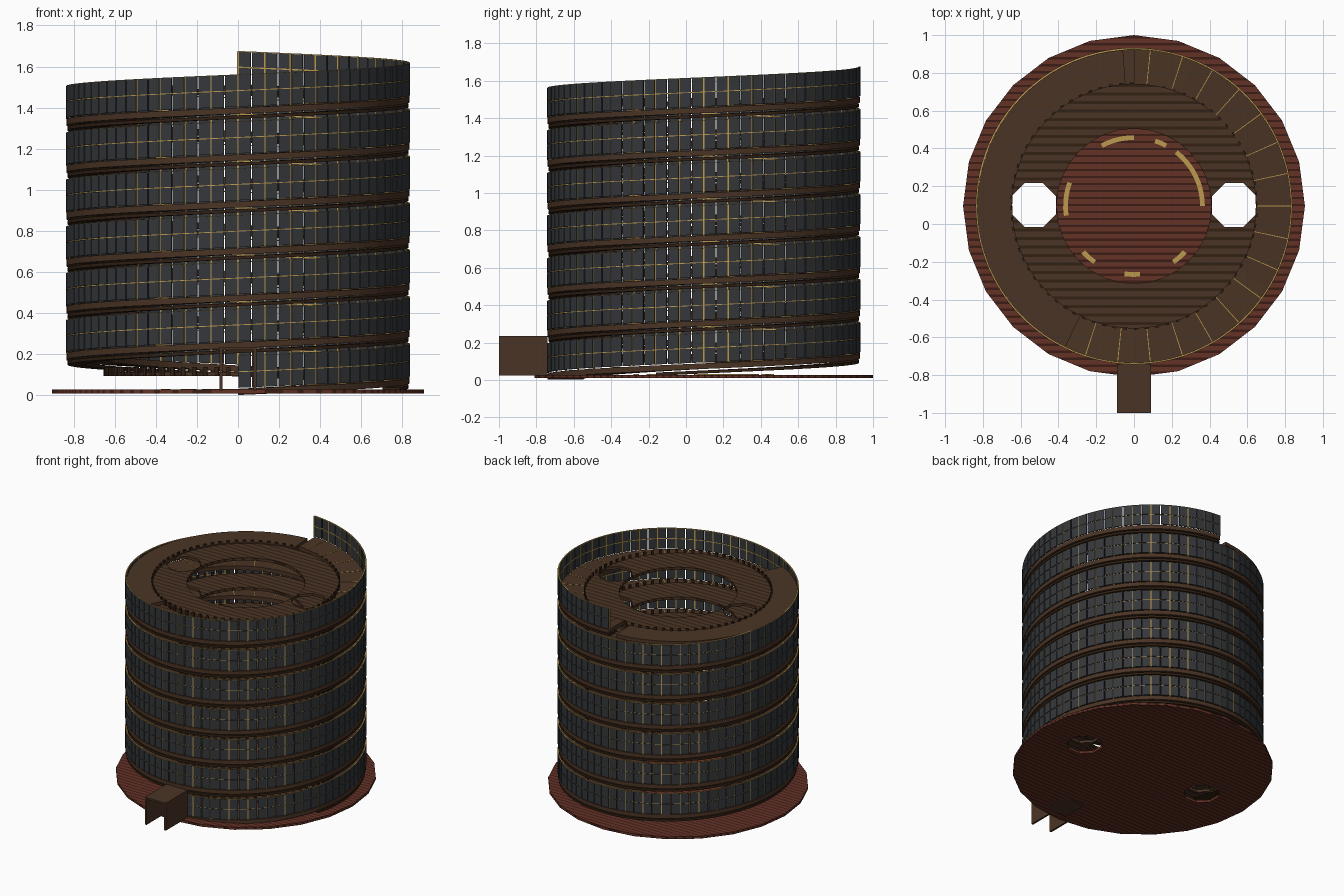
import bpy, bmesh, math
from mathutils import Matrix, Vector

if "Cube" in bpy.data.objects:
    bpy.data.objects.remove(bpy.data.objects["Cube"])

CY = 0.095          # tower axis in y
PITCH = 0.228       # rise per turn
TURNS = 6.5
BAYS = 80           # window bays per turn


def material(name, rgb):
    m = bpy.data.materials.new(name)
    m.use_nodes = True
    col = (*rgb, 1)
    m.diffuse_color = col
    m.node_tree.nodes["Principled BSDF"].inputs["Base Color"].default_value = col
    return m


BROWN = material("brown wood", (0.069, 0.034, 0.018))
DARK = material("dark brown wood", (0.032, 0.015, 0.007))
RED = material("red wood", (0.13, 0.032, 0.019))
DARK_RED = material("dark red wood", (0.045, 0.012, 0.008))
GLASS = material("dark glass", (0.035, 0.038, 0.042))
GOLD = material("gold", (0.5, 0.32, 0.08))


def finish(bm, name, *mats):
    bmesh.ops.recalc_face_normals(bm, faces=bm.faces)
    me = bpy.data.meshes.new(name)
    bm.to_mesh(me)
    bm.free()
    for m in mats:
        me.materials.append(m)
    ob = bpy.data.objects.new(name, me)
    bpy.context.collection.objects.link(ob)
    return ob


def block(bm, r0, r1, z0, z1, a0, a1, rise=0.0):
    """Curved block between two angles, its far end lifted by rise."""
    rings = []
    for a, dz in ((a0, 0), (a1, rise)):
        c, s = math.cos(a), math.sin(a)
        rings.append([bm.verts.new((r * c, CY + r * s, z + dz))
                      for r, z in ((r0, z0), (r1, z0), (r1, z1), (r0, z1))])
    p, q = rings
    bm.faces.new(p)
    bm.faces.new(q[::-1])
    for i in range(4):
        j = (i + 1) % 4
        bm.faces.new((p[i], q[i], q[j], p[j]))


def helix(name, mat, r0, r1, lo, hi, per_turn, start=0.0, fill=1.0, shift=0.0):
    """Row of blocks climbing the helix; fill below 1 leaves gaps."""
    bm = bmesh.new()
    for i in range(round(start * per_turn), round(TURNS * per_turn)):
        k0 = (i + shift + (1 - fill) / 2) / per_turn
        k1 = k0 + fill / per_turn
        block(bm, r0, r1, k0 * PITCH + lo, k0 * PITCH + hi,
              math.tau * k0 - math.pi / 2, math.tau * k1 - math.pi / 2,
              (k1 - k0) * PITCH)
    if fill == 1:
        bmesh.ops.remove_doubles(bm, verts=bm.verts, dist=1e-5)
    return finish(bm, name, mat)


# Stair shaft cutter: two octagonal holes
def shaft_cutter():
    bm = bmesh.new()
    for side in (-1, 1):
        mat = Matrix.Translation((side * 0.53, CY + 0.005, 1)) @ Matrix.Rotation(math.pi / 8, 4, 'Z')
        bmesh.ops.create_cone(bm, cap_ends=True, segments=8, radius1=0.126,
                              radius2=0.126, depth=4, matrix=mat)
    ob = finish(bm, "shaft_cutter")
    ob.hide_render = True
    return ob


cutter = shaft_cutter()


def planked(bm, name, plank, gap, step, gap_width):
    """Cut a flat solid into planks with dark joints, then open the shafts."""
    for i in range(-int(1 / step), int(1 / step) + 1):
        for y in (i * step, i * step + gap_width):
            bmesh.ops.bisect_plane(bm, geom=bm.verts[:] + bm.edges[:] + bm.faces[:],
                                   plane_co=Vector((0, CY + y, 0)), plane_no=Vector((0, 1, 0)))
    for f in bm.faces:
        y = f.calc_center_bounds().y - CY
        f.material_index = int(y % step < gap_width)
    ob = finish(bm, name, plank, gap)
    mod = ob.modifiers.new("shafts", 'BOOLEAN')
    mod.operation = 'DIFFERENCE'
    mod.solver = 'EXACT'
    mod.object = cutter
    bpy.context.view_layer.objects.active = ob
    bpy.ops.object.modifier_apply(modifier=mod.name)
    return ob


# Ground disc
bm = bmesh.new()
bmesh.ops.create_cone(bm, cap_ends=True, segments=24, radius1=0.905, radius2=0.905,
                      depth=0.018, matrix=Matrix.Translation((0, CY, 0.019)))
planked(bm, "ground_disc", RED, DARK_RED, 0.037, 0.012)

# Flat inner floor rings, one per storey
for n in range(7):
    z = (n + 0.5) * PITCH
    bm = bmesh.new()
    sec = [bm.verts.new((r, CY, z + h)) for r, h in
           ((0.41, -0.02), (0.65, -0.02), (0.65, 0), (0.41, 0))]
    edges = [bm.edges.new((sec[i], sec[(i + 1) % 4])) for i in range(4)]
    bmesh.ops.spin(bm, geom=sec + edges, cent=(0, CY, 0), axis=(0, 0, 1),
                   angle=math.tau, steps=32)
    bmesh.ops.remove_doubles(bm, verts=bm.verts, dist=1e-4)
    bmesh.ops.recalc_face_normals(bm, faces=bm.faces)
    planked(bm, f"inner_floor_{n + 1}", BROWN, DARK, 0.045, 0.016)

    # Low posts around the floor edge
    bm = bmesh.new()
    for i in range(72):
        a = math.tau * i / 72
        block(bm, 0.645, 0.655, z - 0.02, z + 0.025, a, a + 0.03)
    finish(bm, f"floor_edge_posts_{n + 1}", DARK)

bpy.data.objects.remove(cutter)

# Spiral ramp with trim below and radial gold joints
helix("spiral_ramp", BROWN, 0.645, 0.835, 0.002, 0.032, BAYS)
helix("ramp_trim", DARK, 0.74, 0.83, -0.022, -0.006, BAYS, start=0.2)
helix("ramp_joints", GOLD, 0.65, 0.83, 0.031, 0.034, 30, fill=0.025)

# Spiral window wall: two rows of panes, rails and posts
helix("lower_panes", GLASS, 0.83, 0.838, 0.037, 0.113, BAYS, fill=0.9)
helix("upper_panes", GLASS, 0.83, 0.838, 0.117, 0.192, BAYS, fill=0.9)
helix("middle_rail", GOLD, 0.828, 0.834, 0.112, 0.118, BAYS)
helix("top_rail", GOLD, 0.829, 0.837, 0.190, 0.194, BAYS)
helix("window_posts", GOLD, 0.826, 0.834, 0.034, 0.192, BAYS // 2, fill=0.06, shift=0.5)

# Flat half-ring roof landing
bm = bmesh.new()
A0, A1, N = math.radians(94), math.radians(244), 32
for i in range(N):
    block(bm, 0.645, 0.829, 1.462, 1.49, A0 + (A1 - A0) * i / N, A0 + (A1 - A0) * (i + 1) / N)
bmesh.ops.remove_doubles(bm, verts=bm.verts, dist=1e-5)
finish(bm, "roof_landing", BROWN)

# Broken gold ring inlaid in the ground disc
bm = bmesh.new()
for s, e in ((0, 52), (62, 72), (90, 118), (160, 188), (222, 235), (262, 275), (305, 318)):
    n = max(2, (e - s) // 5)
    for i in range(n):
        block(bm, 0.35, 0.375, 0.027, 0.031, math.radians(s + (e - s) * i / n),
              math.radians(s + (e - s) * (i + 1) / n))
finish(bm, "gold_floor_ring", GOLD)

# Entrance porch: two side walls and a roof
for name, x, z, w, h in (("porch_left_wall", 0.082, 0.13, 0.014, 0.21),
                         ("porch_right_wall", -0.082, 0.13, 0.014, 0.21),
                         ("porch_roof", 0, 0.228, 0.178, 0.014)):
    bm = bmesh.new()
    bmesh.ops.create_cube(bm, size=1, matrix=Matrix.Translation((x, -0.87, z))
                          @ Matrix.Diagonal((w, 0.26, h, 1)))
    finish(bm, name, BROWN)
